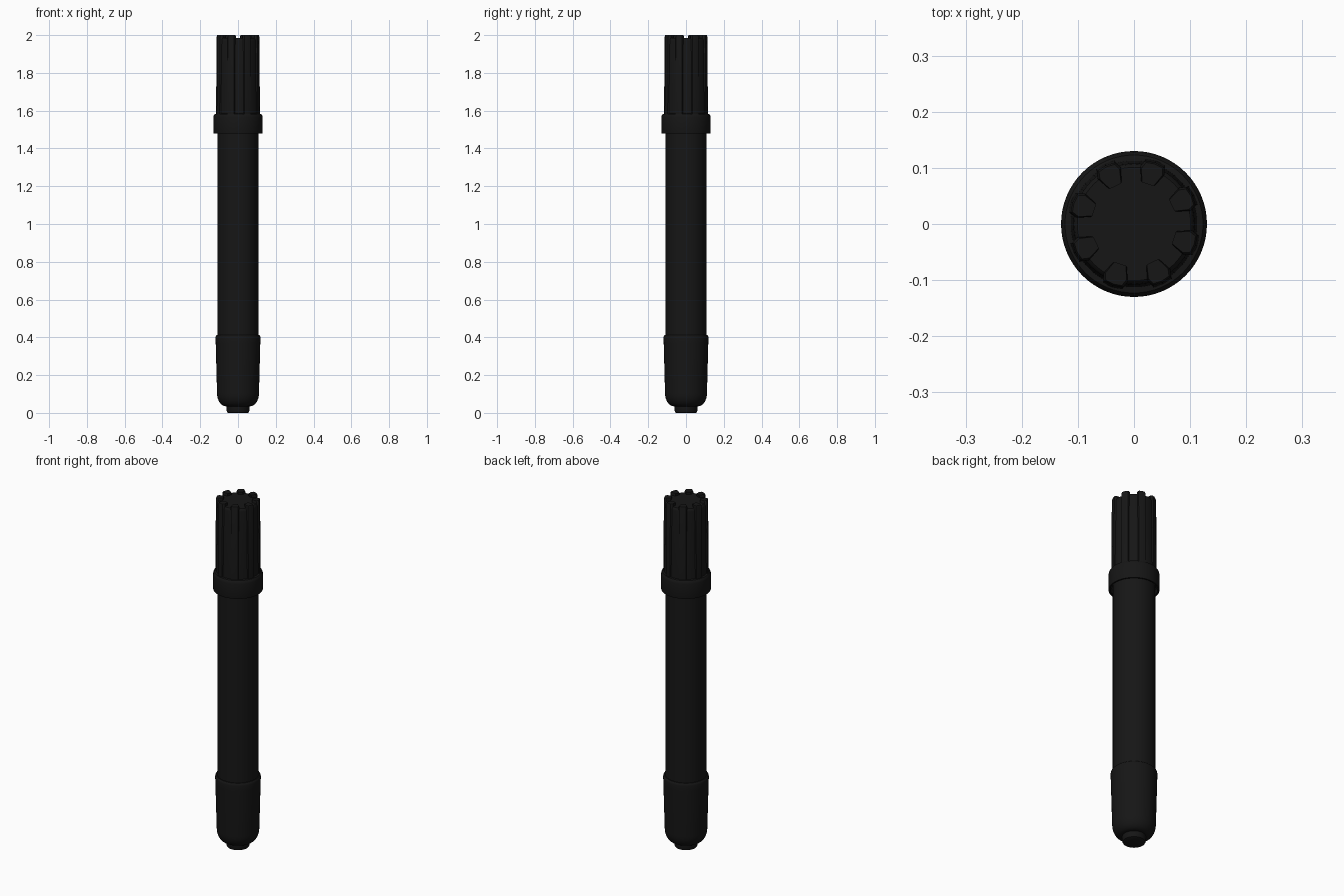
import bpy, bmesh
from math import sin, cos, pi, radians

if "Cube" in bpy.data.objects:
    bpy.data.objects.remove(bpy.data.objects["Cube"])

SEG = 64
black = bpy.data.materials.new("black_plastic")
black.diffuse_color = (0.008, 0.008, 0.008, 1)
black.use_nodes = True
black.node_tree.nodes["Principled BSDF"].inputs["Base Color"].default_value = black.diffuse_color


def finish(bm, name, angle=35):
    bmesh.ops.recalc_face_normals(bm, faces=bm.faces)
    me = bpy.data.meshes.new(name)
    bm.to_mesh(me)
    bm.free()
    ob = bpy.data.objects.new(name, me)
    bpy.context.collection.objects.link(ob)
    me.materials.append(black)
    bpy.ops.object.select_all(action='DESELECT')
    ob.select_set(True)
    bpy.context.view_layer.objects.active = ob
    bpy.ops.object.shade_smooth_by_angle(angle=radians(angle))
    return ob


def lathe(name, profile):
    """Spin (radius, z) points around z, closing both ends with a disc."""
    bm = bmesh.new()
    rings = [[bm.verts.new((r * cos(2 * pi * i / SEG), r * sin(2 * pi * i / SEG), z))
              for i in range(SEG)] for r, z in profile]
    for a, b in zip(rings, rings[1:]):
        for i in range(SEG):
            j = (i + 1) % SEG
            bm.faces.new((a[i], a[j], b[j], b[i]))
    bm.faces.new(rings[0])
    bm.faces.new(rings[-1])
    return finish(bm, name)


# Barrel
lathe("barrel", [(0.108, 0.38), (0.108, 1.53)])

# Rounded end plug with a small button at the foot
dome = [(0.065 + 0.046 * sin(t * pi / 16), 0.105 - 0.07 * cos(t * pi / 16))
        for t in range(9)]
lathe("end_plug", dome + [(0.118, 0.37), (0.119, 0.40), (0.117, 0.409),
                          (0.113, 0.413), (0.107, 0.413)])
lathe("end_button", [(0.052, 0.0), (0.057, 0.003), (0.060, 0.010), (0.060, 0.05)])

# Collar of the cap, with a shallow recess around the barrel
lathe("cap_collar", [(0.107, 1.51), (0.118, 1.505), (0.120, 1.482), (0.122, 1.48),
                     (0.129, 1.48), (0.130, 1.483), (0.130, 1.565), (0.128, 1.575),
                     (0.123, 1.582), (0.107, 1.585)])

# Cap core
lathe("cap_core", [(0.113, 1.56), (0.108, 1.97), (0.106, 1.980), (0.101, 1.985)])

# Eight grip ribs that stand slightly above the cap top
bm = bmesh.new()
section = [(0.077, -0.013), (0.101, -0.023), (0.1135, -0.018), (0.116, 0.0),
           (0.1135, 0.018), (0.101, 0.023), (0.077, 0.013)]
levels = [(1.56, 1.03, 1.0), (1.992, 1.0, 1.0), (2.0, 0.975, 0.85)]
for k in range(8):
    a = radians(26 + 45 * k)
    rings = []
    for z, grow, narrow in levels:
        rings.append([bm.verts.new((r * grow * cos(a) - w * narrow * sin(a),
                                    r * grow * sin(a) + w * narrow * cos(a), z))
                      for r, w in section])
    n = len(section)
    for lo, hi in zip(rings, rings[1:]):
        for i in range(n):
            j = (i + 1) % n
            bm.faces.new((lo[i], lo[j], hi[j], hi[i]))
    bm.faces.new(rings[0])
    bm.faces.new(rings[-1])
finish(bm, "cap_grip_ribs", 30)
